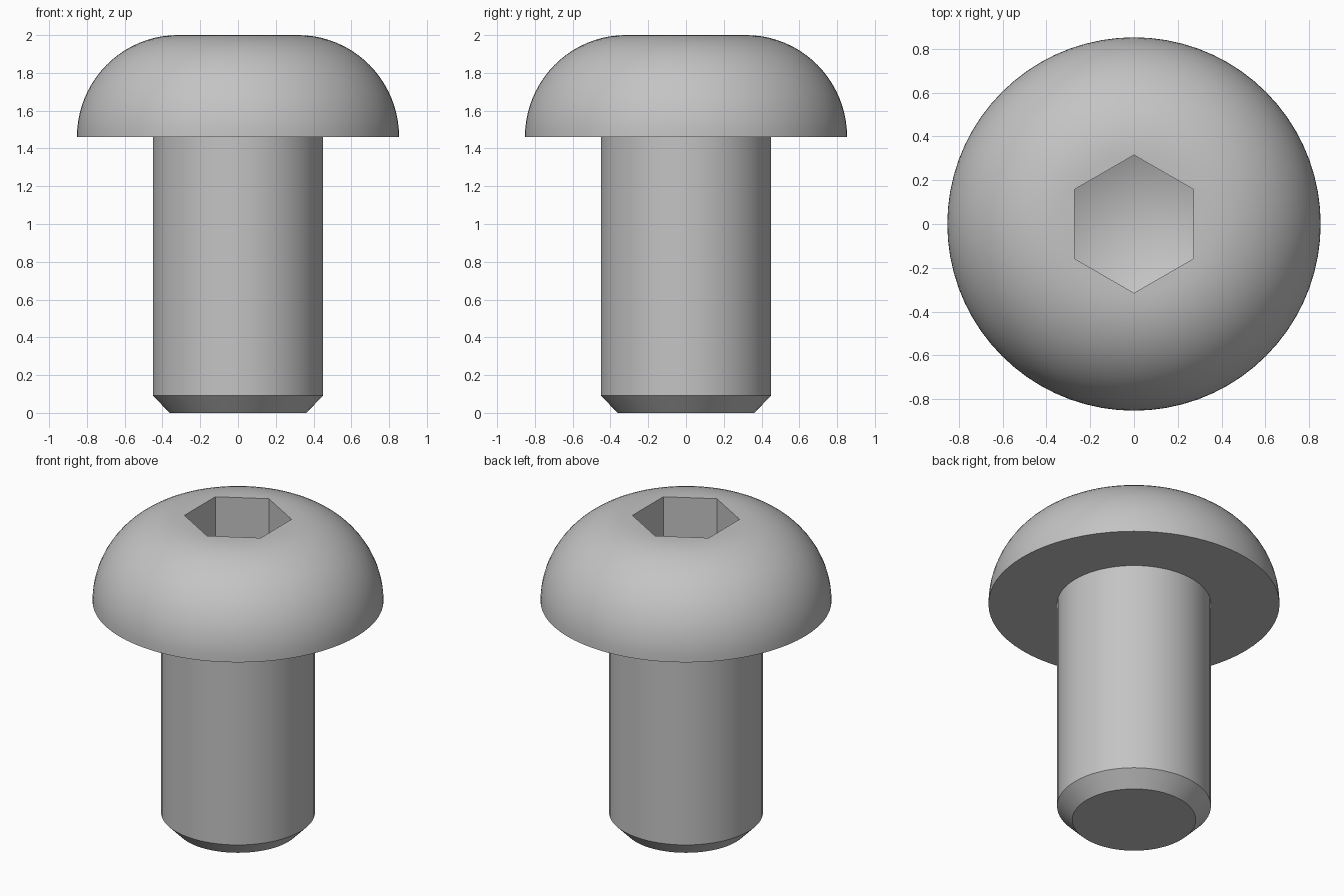
import bpy, bmesh
from math import sin, cos, pi, radians

SEGMENTS = 72
HEAD_BASE, TOP = 1.46, 2.0
SHANK_R, HEAD_R = 0.451, 0.853
RIM_R, HEX_R = 0.318, 0.315
SOCKET_FLOOR, SOCKET_TIP = 1.72, 1.565

if "Cube" in bpy.data.objects:
    bpy.data.objects.remove(bpy.data.objects["Cube"])

steel = bpy.data.materials.new("grey steel")
steel.use_nodes = True
colour = (0.55, 0.55, 0.55, 1)
steel.diffuse_color = colour
steel.node_tree.nodes["Principled BSDF"].inputs["Base Color"].default_value = colour


def ring(bm, radius, z, count=SEGMENTS):
    """Circle of vertices, the first one on +y."""
    angles = [pi / 2 + 2 * pi * i / count for i in range(count)]
    return [bm.verts.new((radius * cos(a), radius * sin(a), z)) for a in angles]


def bridge(bm, lower, upper):
    n = len(lower)
    for i in range(n):
        j = (i + 1) % n
        bm.faces.new((lower[i], lower[j], upper[j], upper[i]))


def revolve(bm, profile):
    rings = [ring(bm, r, z) for r, z in profile]
    for lower, upper in zip(rings, rings[1:]):
        bridge(bm, lower, upper)
    return rings


def finish(bm, name):
    mesh = bpy.data.meshes.new(name)
    bm.to_mesh(mesh)
    bm.free()
    mesh.materials.append(steel)
    obj = bpy.data.objects.new(name, mesh)
    bpy.context.collection.objects.link(obj)
    bpy.ops.object.select_all(action="DESELECT")
    obj.select_set(True)
    bpy.context.view_layer.objects.active = obj
    bpy.ops.object.shade_smooth_by_angle(angle=radians(32))
    return obj


# Shank with chamfered tip
bm = bmesh.new()
rings = revolve(bm, [(0.362, 0), (SHANK_R, 0.092), (SHANK_R, HEAD_BASE)])
bm.faces.new(rings[0][::-1])
finish(bm, "shank")

# Button head: flat underside, then a quarter-round dome
bm = bmesh.new()
STEPS = 20
profile = [(SHANK_R, HEAD_BASE)]
for i in range(STEPS + 1):
    a = pi / 2 * i / STEPS
    profile.append((RIM_R + (HEAD_R - RIM_R) * cos(a),
                    HEAD_BASE + (TOP - HEAD_BASE) * sin(a)))
rim = revolve(bm, profile)[-1]

# Hexagonal socket: top face, walls and pointed floor
mouth = ring(bm, HEX_R, TOP, 6)
floor = ring(bm, HEX_R, SOCKET_FLOOR, 6)
tip = bm.verts.new((0, 0, SOCKET_TIP))
per_side = SEGMENTS // 6
for k in range(6):
    j = (k + 1) % 6
    arc = [rim[(k * per_side + i) % SEGMENTS] for i in range(per_side + 1)]
    bm.faces.new(arc + [mouth[j], mouth[k]])
    bm.faces.new((floor[k], mouth[k], mouth[j], floor[j]))
    bm.faces.new((floor[k], floor[j], tip))
finish(bm, "button_head")
